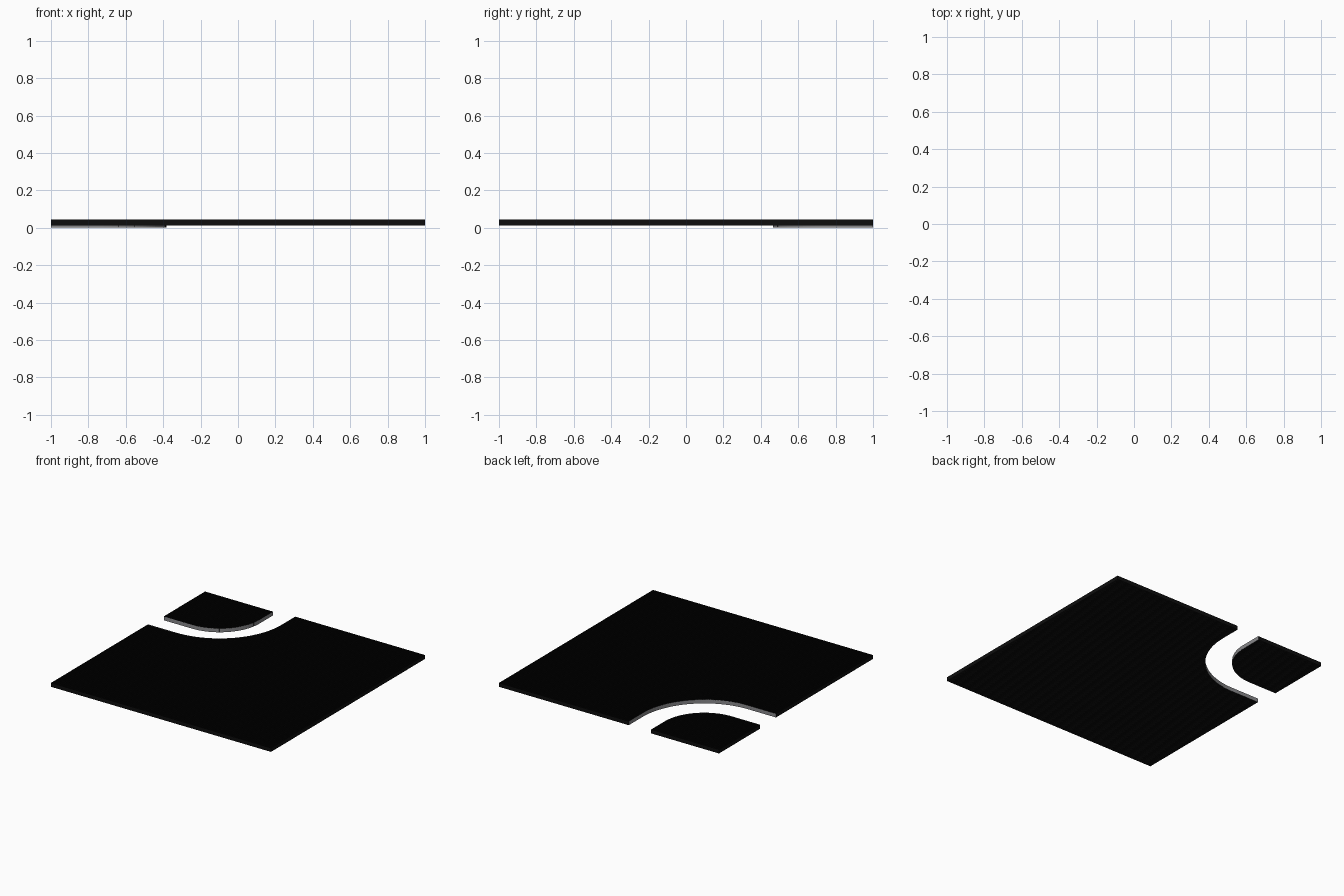
import bpy
import math

if "Cube" in bpy.data.objects:
    bpy.data.objects.remove(bpy.data.objects["Cube"])

H = 0.032                       # height of the upright blades
N = 200                         # blade rows per direction
PLATE_CUT = (0.82, 0.74, 0.565)   # size in x, size in y, corner radius
ISLAND = (0.617, 0.535, 0.36)


def material(name, rgb):
    m = bpy.data.materials.new(name)
    m.diffuse_color = (*rgb, 1)
    m.use_nodes = True
    m.node_tree.nodes["Principled BSDF"].inputs["Base Color"].default_value = m.diffuse_color
    return m


dark = material("dark", (0.004, 0.004, 0.004))
grey = material("edge_grey", (0.25, 0.25, 0.26))


def reach(t, a, b, r):
    """Depth of a rounded corner shape at distance t along its a side."""
    if t > a:
        return 0.0
    if t <= a - r:
        return b
    return b - r + math.sqrt(max(0.0, r * r - (t - a + r) ** 2))


def upright_sheets(name, segments, z, mat):
    """One vertical quad per plan segment (x0, y0, x1, y1)."""
    verts, faces = [], []
    for x0, y0, x1, y1 in segments:
        if math.hypot(x1 - x0, y1 - y0) < 1e-4:
            continue
        n = len(verts)
        verts += [(x0, y0, z), (x1, y1, z), (x1, y1, z + H), (x0, y0, z + H)]
        faces.append((n, n + 1, n + 2, n + 3))
    me = bpy.data.meshes.new(name)
    me.from_pydata(verts, [], faces)
    me.materials.append(mat)
    ob = bpy.data.objects.new(name, me)
    bpy.context.collection.objects.link(ob)
    return ob


def blades(shape, island):
    """Crossing rows of blades, trimmed by the rounded corner."""
    a, b, r = shape
    segs = []
    for i in range(N + 1):
        t = 2 * i / N
        dy, dx = reach(t, a, b, r), reach(t, b, a, r)
        x, y = -1 + t, 1 - t
        if island:
            segs += [(x, 1 - dy, x, 1), (-1, y, -1 + dx, y)]
        else:
            segs += [(x, -1, x, 1 - dy), (-1 + dx, y, 1, y)]
    return segs


def edge(shape, steps=24):
    """Straight, arc, straight edge of the rounded corner."""
    a, b, r = shape
    pts = [(-1, 1 - b)]
    for i in range(steps + 1):
        w = math.pi / 2 * (1 - i / steps)
        pts.append((-1 + a - r + r * math.cos(w), 1 - b + r - r * math.sin(w)))
    pts.append((-1 + a, 1))
    return [(*p, *q) for p, q in zip(pts, pts[1:])]


# Main field with the bend cut from its back left corner
upright_sheets("main_field", blades(PLATE_CUT, False), 0.013, dark)
upright_sheets("main_field_edge", edge(PLATE_CUT), 0.013, grey)

# Separate corner field, set slightly lower
upright_sheets("corner_field", blades(ISLAND, True), 0.0, dark)
upright_sheets("corner_field_edge", edge(ISLAND), 0.0, grey)
